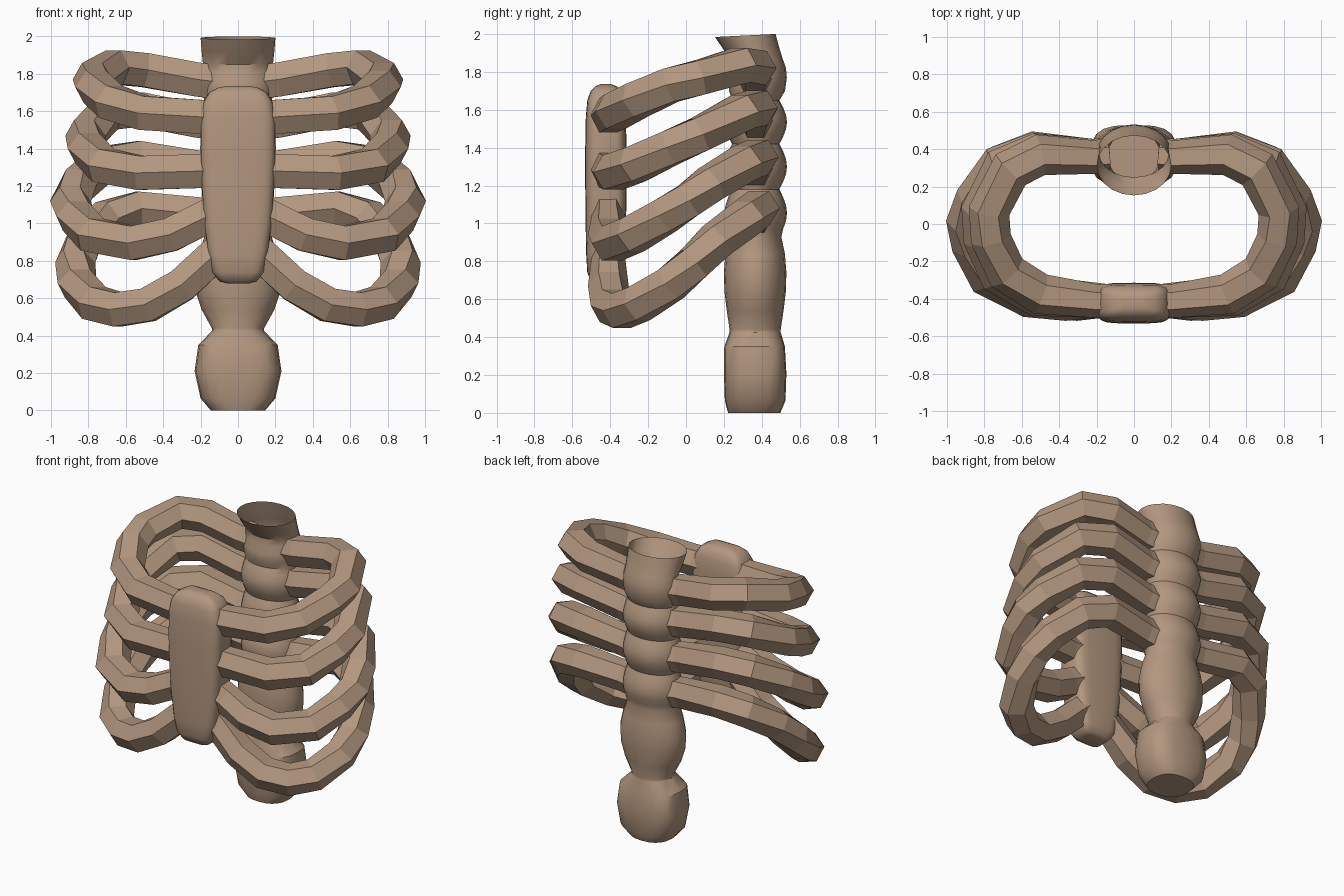
import bpy, bmesh, math
from mathutils import Vector

if "Cube" in bpy.data.objects:
    bpy.data.objects.remove(bpy.data.objects["Cube"])

bone = bpy.data.materials.new("tan bone")
bone.diffuse_color = (0.45, 0.31, 0.215, 1)
bone.use_nodes = True
bone.node_tree.nodes["Principled BSDF"].inputs["Base Color"].default_value = bone.diffuse_color


def loft(name, rings, cap_start=True, cap_end=True, smooth=None):
    """Skin a list of equal-length point rings."""
    bm = bmesh.new()
    vs = [[bm.verts.new(p) for p in r] for r in rings]
    n = len(vs[0])
    for a, b in zip(vs, vs[1:]):
        for i in range(n):
            j = (i + 1) % n
            bm.faces.new((a[i], a[j], b[j], b[i]))
    if cap_start:
        bm.faces.new(vs[0][::-1])
    if cap_end:
        bm.faces.new(vs[-1])
    bmesh.ops.recalc_face_normals(bm, faces=bm.faces)
    me = bpy.data.meshes.new(name)
    bm.to_mesh(me)
    bm.free()
    me.materials.append(bone)
    ob = bpy.data.objects.new(name, me)
    bpy.context.collection.objects.link(ob)
    if smooth:
        for p in me.polygons:
            p.use_smooth = True
        me.set_sharp_from_angle(angle=math.radians(smooth))
    return ob


def oval(z, y, rx, ry, power=2.0, tilt=0.0, n=20):
    """Horizontal superellipse ring; tilt raises the back of the ring."""
    pts = []
    for i in range(n):
        a = 2 * math.pi * i / n
        c, s = math.cos(a), math.sin(a)
        u = math.copysign(abs(c) ** (2 / power), c)
        v = math.copysign(abs(s) ** (2 / power), s)
        pts.append((rx * u, y + ry * v, z + tilt * v))
    return pts


# Spine: boxy base block, long lower vertebra, three round vertebrae, open flared neck
spine = [oval(0, .36, .145, .138, 2.4), oval(.065, .365, .20, .16, 3),
         oval(.21, .365, .232, .165, 3), oval(.35, .362, .212, .16, 3),
         oval(.425, .365, .14, .135, 2.2), oval(.44, .365, .14, .135),
         oval(.54, .365, .195, .15), oval(.64, .365, .228, .162),
         oval(.74, .365, .232, .165), oval(.84, .365, .21, .157),
         oval(.93, .365, .18, .138)]
waists = [.93, 1.18, 1.42, 1.65]
for lo, hi in zip(waists, waists[1:]):
    for t in (.17, .34, .5, .66, .83, 1):
        k = math.sin(math.pi * t)
        spine.append(oval(lo + (hi - lo) * t, .368, .178 + .026 * k, .125 + .04 * k))
spine += [oval(1.70, .375, .192, .148), oval(1.76, .38, .2, .152, tilt=.01),
          oval(1.81, .388, .195, .14, tilt=.01), oval(1.86, .38, .188, .13, tilt=.01),
          oval(1.925, .345, .195, .145, tilt=.01), oval(1.992, .313, .2, .16, tilt=.008)]
loft("spine", spine, cap_end=False, smooth=35)

# Breastbone: soft tapered slab
slab = [(.68, .06, .05), (.69, .10, .075), (.74, .138, .098), (.84, .16, .104),
        (1.0, .182, .107), (1.2, .195, .109), (1.4, .202, .109), (1.56, .2, .106),
        (1.65, .185, .098), (1.70, .155, .08), (1.725, .11, .055), (1.735, .06, .03)]
loft("breastbone", [oval(z, -.423, w, d, 4.4, n=24) for z, w, d in slab], smooth=50)


def sweep(name, path, rw=.107, rh=.105, sides=6):
    """Hexagonal tube along a path, mitred at the corners and mirrored in x."""
    pts = [Vector(p) for p in path]
    rings = []
    for i, p in enumerate(pts):
        d0 = (p - pts[max(i - 1, 0)]).normalized()
        d1 = (pts[min(i + 1, len(pts) - 1)] - p).normalized()
        t = (d0 + d1).normalized()
        side = t.cross(Vector((0, 0, 1))).normalized()
        up = side.cross(t)
        end = i in (0, len(pts) - 1)
        w = rw * (1 if end else min(1 / t.dot(d1), 1.12))
        if p.x < .3:
            w *= .84
        rings.append([p + side * (w * math.cos(k * math.tau / sides))
                      + up * (rh * math.sin(k * math.tau / sides)) for k in range(sides)])
    ob = loft(name, rings)
    ob.modifiers.new("mirror", 'MIRROR')


# Ribs: centre lines from spine round to breastbone, top pair first
ribs = {
    "top_ribs": [(.14, .365, 1.76), (.22, .358, 1.77), (.50, .37, 1.82), (.66, .29, 1.835),
                 (.775, .07, 1.77), (.765, -.08, 1.73), (.68, -.26, 1.65),
                 (.5, -.375, 1.59), (.2, -.412, 1.57), (.1, -.412, 1.57)],
    "upper_middle_ribs": [(.14, .37, 1.54), (.22, .365, 1.55), (.52, .375, 1.61),
                          (.70, .30, 1.59), (.815, .07, 1.47), (.805, -.08, 1.40),
                          (.72, -.27, 1.31), (.52, -.385, 1.27), (.2, -.412, 1.28),
                          (.1, -.412, 1.29)],
    "lower_middle_ribs": [(.14, .37, 1.29), (.22, .365, 1.30), (.53, .38, 1.35),
                          (.72, .31, 1.32), (.85, .13, 1.21), (.895, .01, 1.12),
                          (.87, -.11, 1.04), (.78, -.28, .94), (.56, -.39, .895),
                          (.36, -.41, .94), (.2, -.412, 1.02), (.1, -.412, 1.07)],
    "bottom_ribs": [(.14, .37, 1.04), (.22, .365, 1.05), (.53, .385, 1.08), (.70, .32, 1.03),
                    (.82, .16, .91), (.87, .04, .79), (.86, -.08, .68), (.77, -.25, .575),
                    (.64, -.34, .54), (.48, -.395, .565), (.30, -.41, .67),
                    (.15, -.41, .81), (.08, -.41, .87)],
}
for name, path in ribs.items():
    sweep(name, path)
